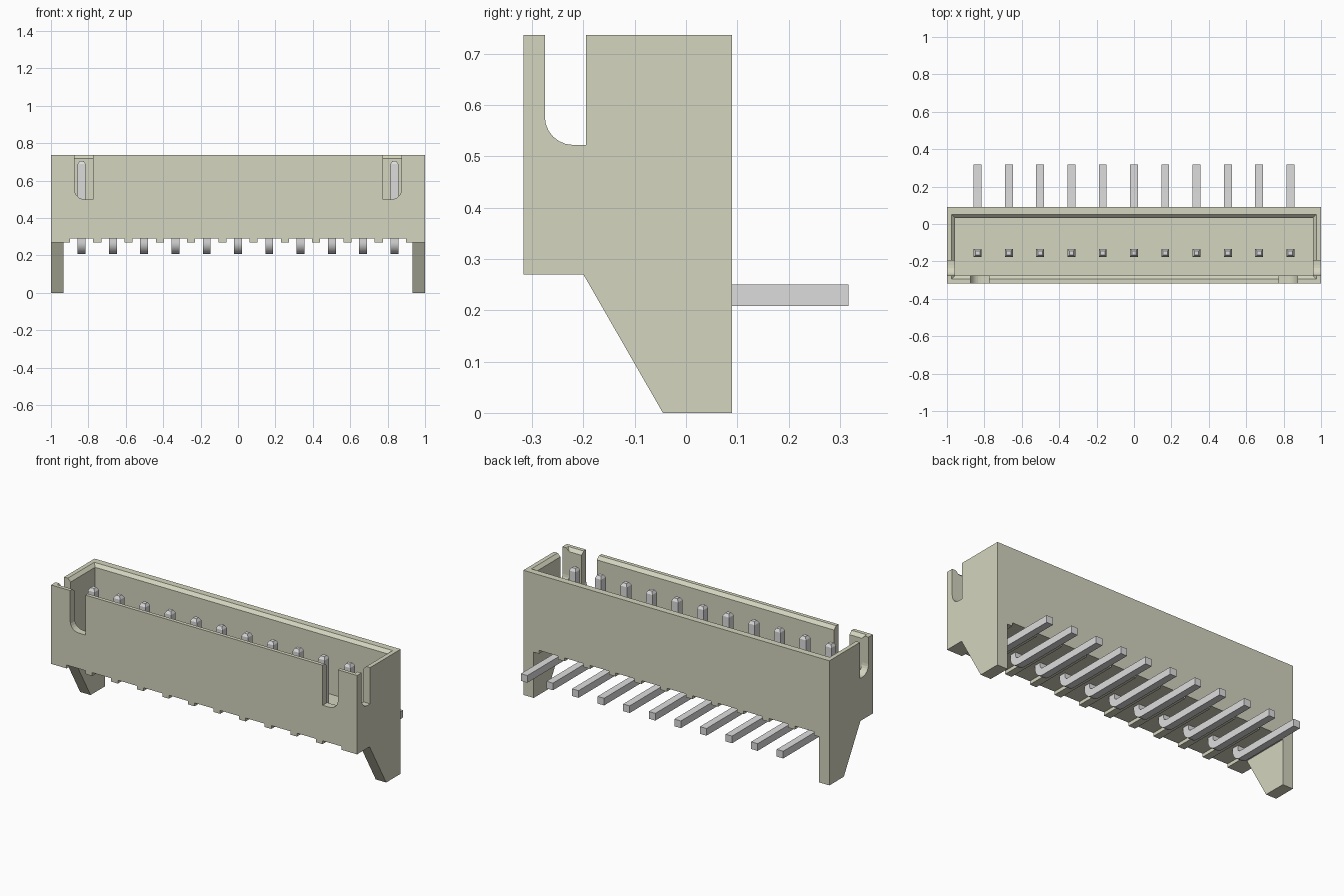
import bpy, bmesh
from math import sin, cos, pi, radians
from mathutils import Vector

cube = bpy.data.objects.get("Cube")
if cube:
    bpy.data.objects.remove(cube, do_unlink=True)

PINS, PITCH = 11, 0.1672
TOP, BASE = 0.736, 0.27          # housing rim and underside
FRONT, BACK = -0.317, 0.09


def material(name, rgb):
    m = bpy.data.materials.new(name)
    m.use_nodes = True
    m.diffuse_color = (*rgb, 1)
    m.node_tree.nodes["Principled BSDF"].inputs["Base Color"].default_value = (*rgb, 1)
    return m


ivory = material("ivory plastic", (0.66, 0.66, 0.52))
metal = material("grey metal", (0.72, 0.72, 0.72))


def loft(name, rings, mat):
    """Solid skinned through matching closed rings of points."""
    bm = bmesh.new()
    loops = [[bm.verts.new(p) for p in ring] for ring in rings]
    n = len(loops[0])
    for a, b in zip(loops, loops[1:]):
        for i in range(n):
            j = (i + 1) % n
            bm.faces.new((a[i], a[j], b[j], b[i]))
    bm.faces.new(loops[0])
    bm.faces.new(loops[-1])
    bmesh.ops.recalc_face_normals(bm, faces=bm.faces)
    mesh = bpy.data.meshes.new(name)
    bm.to_mesh(mesh)
    bm.free()
    mesh.materials.append(mat)
    obj = bpy.data.objects.new(name, mesh)
    bpy.context.collection.objects.link(obj)
    return obj


def along_x(name, profile, x0, x1):
    return loft(name, [[(x, y, z) for y, z in profile] for x in (x0, x1)], ivory)


def along_y(name, profile, y0, y1):
    return loft(name, [[(x, y, z) for x, z in profile] for y in (y0, y1)], ivory)


def combine(target, tool, operation):
    mod = target.modifiers.new(operation, "BOOLEAN")
    mod.operation, mod.solver, mod.object = operation, "EXACT", tool
    bpy.context.view_layer.objects.active = target
    bpy.ops.object.modifier_apply(modifier=mod.name)
    bpy.data.objects.remove(tool, do_unlink=True)


def rect(x, y0, y1, z):
    return [(-x, y0, z), (x, y0, z), (x, y1, z), (-x, y1, z)]


def slot_profile(outer, inner, bottom, radius=0.055):
    """Open-topped slot whose outer bottom corner is rounded."""
    s = 1 if inner > outer else -1
    pts = [(inner, 1), (outer, 1)]
    for k in range(7):
        a = k * pi / 12
        pts.append((outer + s * radius * (1 - cos(a)), bottom + radius * (1 - sin(a))))
    return pts + [(inner, bottom)]


# Housing block with a notched underside, one notch for every pin
pin_xs = [(i - (PINS - 1) / 2) * PITCH for i in range(PINS)]
outline = [(1, TOP), (-1, TOP), (-1, BASE)]
for x in pin_xs:
    l, r = x - 0.062, x + 0.062
    outline += [(l, BASE), (l, 0.29), (r, 0.29), (r, BASE)]
outline.append((1, BASE))
housing = along_y("housing", outline, FRONT, BACK)

# Mounting legs at both ends
leg = [(-0.2, BASE), (-0.045, 0), (BACK, 0), (BACK, BASE)]
for s in (-1, 1):
    combine(housing, along_x("leg", leg, s * 0.932, s), "UNION")

# Cavity with a flared rim
cavity = loft("cavity", [rect(0.957, -0.275, 0.033, 0.38),
                         rect(0.957, -0.275, 0.033, 0.718),
                         rect(0.975, -0.295, 0.051, TOP),
                         rect(0.975, -0.295, 0.051, 1)], ivory)
combine(housing, cavity, "DIFFERENCE")

# Slots in the end walls and the front wall
for s in (-1, 1):
    end_slot = along_x("end_slot", slot_profile(-0.275, -0.195, 0.522), s * 0.9, s * 1.1)
    combine(housing, end_slot, "DIFFERENCE")
    front_slot = along_y("front_slot", slot_profile(s * 0.875, s * 0.775, 0.5), -0.4, -0.2)
    combine(housing, front_slot, "DIFFERENCE")

# Merge coplanar leftovers
bm = bmesh.new()
bm.from_mesh(housing.data)
bmesh.ops.remove_doubles(bm, verts=bm.verts, dist=0.0001)
bmesh.ops.dissolve_limit(bm, angle_limit=radians(1), verts=bm.verts, edges=bm.edges)
bm.to_mesh(housing.data)
bm.free()

# Bent square pins: down from the cavity, round the bend, out of the back
H, BEND, PIN_Y, PIN_Z = 0.0212, 0.042, -0.155, 0.229


def pin_ring(x, centre, normal, half):
    c, n = Vector(centre), Vector((0, *normal))
    side = Vector((1, 0, 0))
    return [c + Vector((x, 0, 0)) + side * a * half + n * b * half
            for a, b in ((-1, -1), (1, -1), (1, 1), (-1, 1))]


for i, x in enumerate(pin_xs):
    rings = [pin_ring(x, (0, PIN_Y, 0.704), (-1, 0), H * 0.55),
             pin_ring(x, (0, PIN_Y, 0.688), (-1, 0), H)]
    for k in range(9):
        a = k * pi / 16
        centre = (0, PIN_Y + BEND * (1 - cos(a)), PIN_Z + BEND * (1 - sin(a)))
        rings.append(pin_ring(x, centre, (-cos(a), -sin(a)), H))
    rings.append(pin_ring(x, (0, 0.317, PIN_Z), (0, -1), H))
    pin = loft(f"pin_{i + 1}", rings, metal)
    bpy.ops.object.select_all(action="DESELECT")
    pin.select_set(True)
    bpy.context.view_layer.objects.active = pin
    bpy.ops.object.shade_smooth_by_angle(angle=radians(20))
